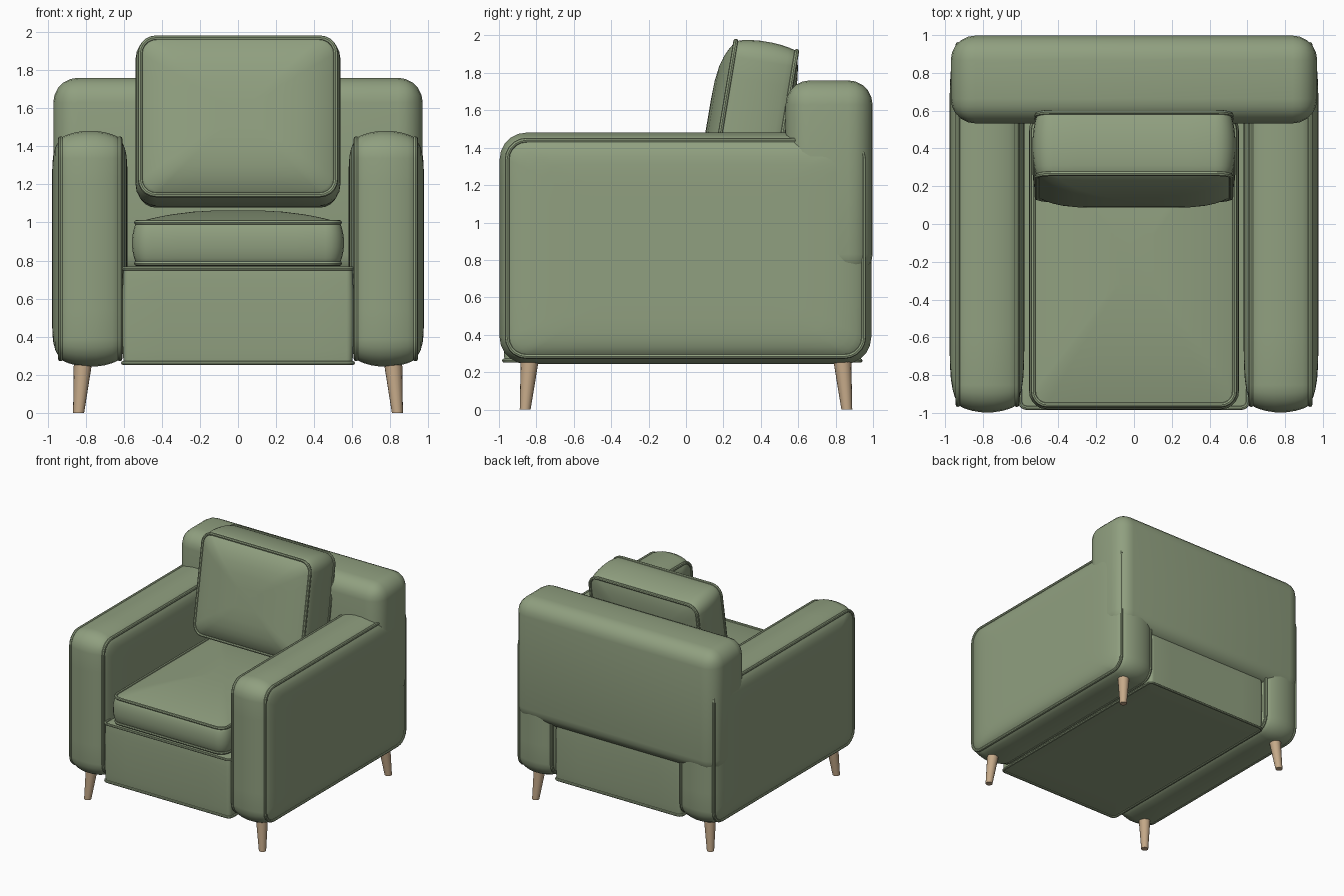
import bpy, bmesh
from math import sin, cos, pi, radians
from mathutils import Matrix, Vector

if "Cube" in bpy.data.objects:
    bpy.data.objects.remove(bpy.data.objects["Cube"])


def material(name, color):
    m = bpy.data.materials.new(name)
    m.diffuse_color = color
    m.use_nodes = True
    m.node_tree.nodes["Principled BSDF"].inputs["Base Color"].default_value = m.diffuse_color
    return m


fabric = material("sage_fabric", (0.28, 0.35, 0.215, 1))
wood = material("light_wood", (0.56, 0.40, 0.25, 1))


def outline(hu, hv, r, seg=5, sides=6):
    """Rounded rectangle, with extra points along the straight sides."""
    corners = []
    for k, (su, sv) in enumerate([(1, 1), (-1, 1), (-1, -1), (1, -1)]):
        corners.append([Vector((su * (hu - r) + r * cos(a), sv * (hv - r) + r * sin(a)))
                        for a in [pi / 2 * (k + i / seg) for i in range(seg + 1)]])
    pts = []
    for k, c in enumerate(corners):
        nxt = corners[(k + 1) % 4][0]
        pts += c + [c[-1].lerp(nxt, i / sides) for i in range(1, sides)]
    return pts


def finish(name, bm, mat, mirror=None, angle=38):
    bmesh.ops.recalc_face_normals(bm, faces=bm.faces)
    me = bpy.data.meshes.new(name)
    bm.to_mesh(me)
    bm.free()
    ob = bpy.data.objects.new(name, me)
    bpy.context.collection.objects.link(ob)
    me.materials.append(mat)
    if mirror:
        mod = ob.modifiers.new("mirror", 'MIRROR')
        mod.use_axis = mirror
        mod.use_mirror_merge = False
    bpy.ops.object.select_all(action='DESELECT')
    ob.select_set(True)
    bpy.context.view_layer.objects.active = ob
    bpy.ops.object.shade_smooth_by_angle(angle=radians(angle))
    return ob


def loft(bm, hu, hv, r, rings, mat, closed):
    """Skin a stack of outlines, each given as (scale, offset, height)."""
    loops = [[bm.verts.new(mat @ Vector((p.x * s, p.y * s, w)))
              for p in outline(hu + o, hv + o, r + o)] for s, o, w in rings]
    n = len(loops[0])
    pairs = list(zip(loops, loops[1:]))
    if closed:
        pairs.append((loops[-1], loops[0]))
    else:
        bm.faces.new(loops[0])
        bm.faces.new(loops[-1])
    for a, b in pairs:
        for i in range(n):
            j = (i + 1) % n
            bm.faces.new((a[i], a[j], b[j], b[i]))


def cushion(name, hu, hv, r, w0, w1, bulge, dome0, dome1, power, mat,
            mirror=None, pipe=0.013):
    """Two domed panels joined by a bulging band, with piping on both seams."""
    bm = bmesh.new()
    scales = [.2, .45, .65, .78, .86, .92, .96, 1]
    rings = [(s, 0, w0 - dome0 * (1 - s ** power)) for s in scales]
    rings += [(1, bulge * sin(pi * t) ** .6, w0 + (w1 - w0) * t)
              for t in (.05, .13, .25, .4, .6, .75, .87, .95)]
    rings += [(s, 0, w1 + dome1 * (1 - s ** power)) for s in reversed(scales)]
    loft(bm, hu, hv, r, rings, mat, False)
    for w in (w0, w1):
        loft(bm, hu, hv, r, [(1, .003 + pipe * cos(a), w + pipe * sin(a))
                             for a in [pi * i / 4 for i in range(8)]], mat, True)
    return finish(name, bm, fabric, mirror)


# Axis swaps: local height along x (arms) or along y (back cushion)
along_x = Matrix(((0, 0, 1, 0), (1, 0, 0, 0), (0, 1, 0, 0), (0, 0, 0, 1)))
along_y = Matrix(((1, 0, 0, 0), (0, 0, 1, 0), (0, 1, 0, 0), (0, 0, 0, 1)))

# Arms
cushion("arms", .95, .575, .10, .62, .932, .045, .04, .045, 12,
        Matrix.Translation((0, -.003, .862)) @ along_x, (True, False, False))

# Base box
cushion("base", .60, .95, .03, .262, .758, .008, .008, .008, 12,
        Matrix.Translation((0, -.02, 0)), pipe=.011)

# Seat cushion
cushion("seat_cushion", .53, .76, .07, .785, 1.0, .027, .015, .065, 2.5,
        Matrix.Translation((0, -.195, 0)))

# Leaning back cushion
cushion("back_cushion", .51, .415, .08, -.165, .165, .028, .08, .035, 4,
        Matrix.Translation((0, .36, 1.53)) @ Matrix.Rotation(radians(-9.5), 4, 'X') @ along_y)

# Backrest
bm = bmesh.new()
bmesh.ops.create_cube(bm, size=1, matrix=Matrix.Translation((0, .765, 1.23))
                      @ Matrix.Diagonal((1.94, .465, 1.06, 1)))
bmesh.ops.bevel(bm, geom=bm.edges[:], offset=.13, segments=5, profile=.5, affect='EDGES')
finish("backrest", bm, fabric)

# Tapered, splayed legs
bm = bmesh.new()
foot, top = [[bm.verts.new((x + r * cos(a), y + r * sin(a), z))
              for a in [2 * pi * i / 16 for i in range(16)]]
             for x, y, z, r in ((.837, .86, 0, .029), (.812, .833, .29, .05))]
for i in range(16):
    j = (i + 1) % 16
    bm.faces.new((foot[i], foot[j], top[j], top[i]))
bm.faces.new(foot)
bm.faces.new(top)
finish("legs", bm, wood, (True, True, False))
